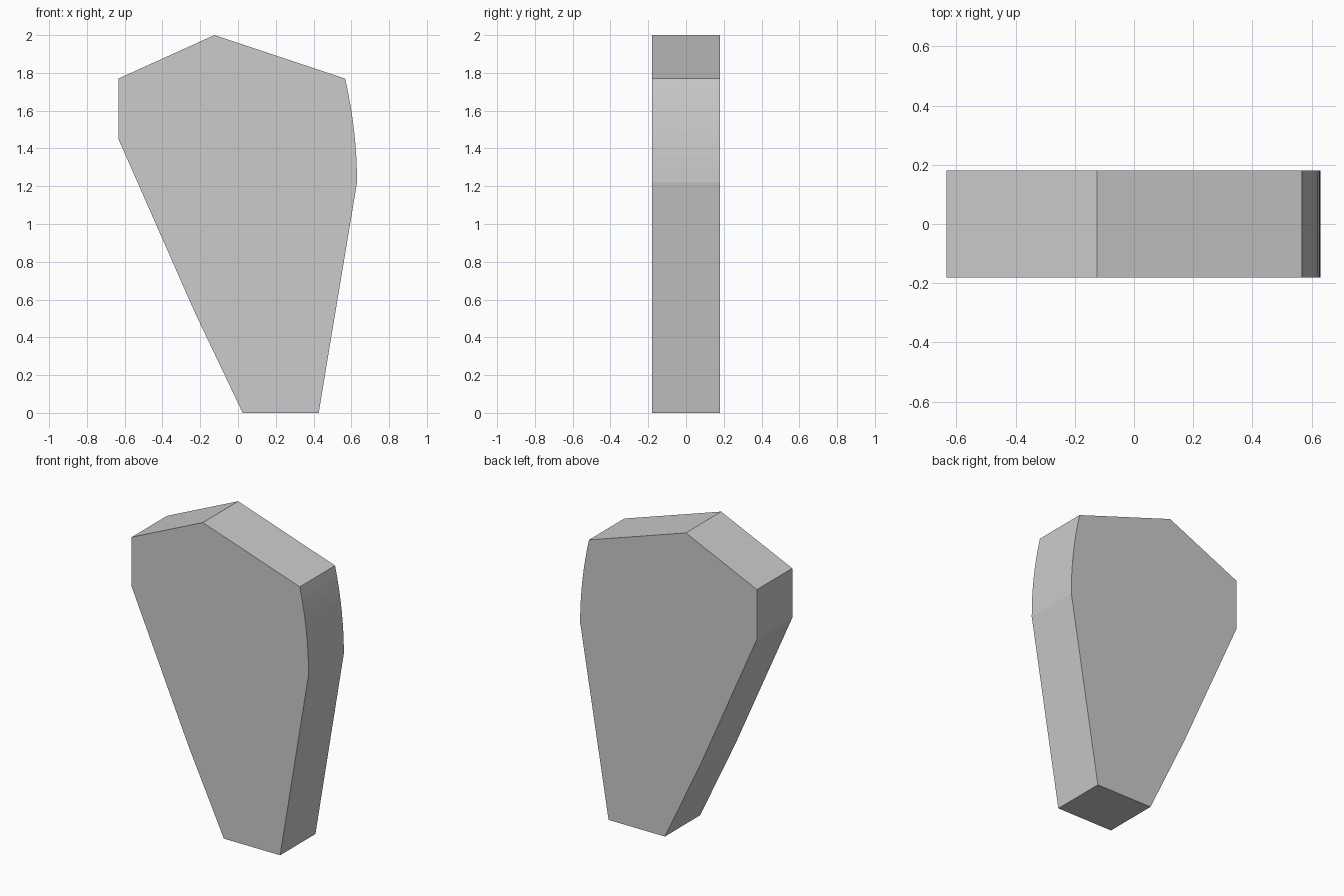
import bpy
import bmesh

cube = bpy.data.objects.get("Cube")
if cube:
    bpy.data.objects.remove(cube, do_unlink=True)

HALF_DEPTH = 0.18
ARC_STEPS = 8

# Single plain grey
grey = bpy.data.materials.new("stone_grey")
colour = (0.6, 0.6, 0.6, 1)
grey.diffuse_color = colour
grey.use_nodes = True
grey.node_tree.nodes["Principled BSDF"].inputs["Base Color"].default_value = colour

# Outline: tapered foot, bowed right-hand edge, off-centre peak
outline = [(0.025, 0), (0.427, 0)]
for i in range(ARC_STEPS + 1):
    t = i / ARC_STEPS
    outline.append((0.63 - 0.063 * t * t, 1.22 + 0.55 * t))
outline += [(-0.125, 2), (-0.633, 1.77), (-0.633, 1.45), (-0.23, 0.535)]

# Extrude the outline through the depth
bm = bmesh.new()
front = bm.faces.new([bm.verts.new((x, -HALF_DEPTH, z)) for x, z in outline])
result = bmesh.ops.extrude_face_region(bm, geom=[front], use_keep_orig=True)
back = [v for v in result["geom"] if isinstance(v, bmesh.types.BMVert)]
bmesh.ops.translate(bm, verts=back, vec=(0, 2 * HALF_DEPTH, 0))
bmesh.ops.recalc_face_normals(bm, faces=bm.faces)

mesh = bpy.data.meshes.new("tapered_slab")
bm.to_mesh(mesh)
bm.free()
mesh.materials.append(grey)
slab = bpy.data.objects.new("tapered_slab", mesh)
bpy.context.collection.objects.link(slab)
